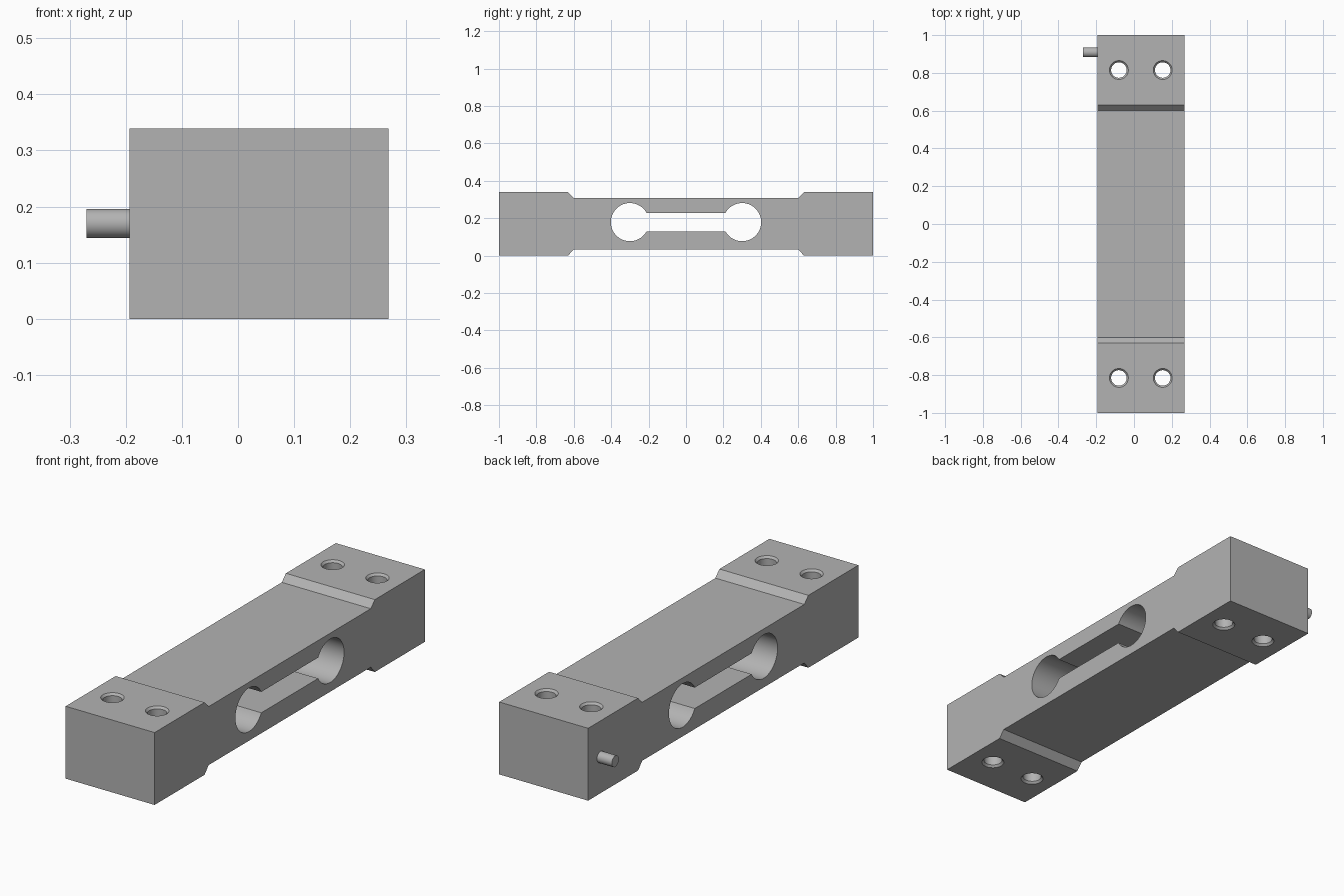
import bpy
import bmesh
from math import sin, cos, pi, asin
from mathutils import Matrix, Vector

if "Cube" in bpy.data.objects:
    bpy.data.objects.remove(bpy.data.objects["Cube"])

X_MIN, X_MAX, HEIGHT = -0.193, 0.268, 0.339
SEGMENTS = 48

metal = bpy.data.materials.new("grey metal")
metal.use_nodes = True
grey = (0.45, 0.45, 0.45, 1)
metal.diffuse_color = grey
metal.node_tree.nodes["Principled BSDF"].inputs["Base Color"].default_value = grey


def finish(name, bm):
    """Turn a bmesh into a named object."""
    bmesh.ops.recalc_face_normals(bm, faces=bm.faces)
    mesh = bpy.data.meshes.new(name)
    bm.to_mesh(mesh)
    bm.free()
    obj = bpy.data.objects.new(name, mesh)
    bpy.context.collection.objects.link(obj)
    mesh.materials.append(metal)
    return obj


def prism(name, outline, x0, x1):
    """Extrude a (y, z) outline along x."""
    bm = bmesh.new()
    face = bm.faces.new([bm.verts.new((x0, y, z)) for y, z in outline])
    side = bmesh.ops.extrude_face_region(bm, geom=[face])["geom"]
    verts = [v for v in side if isinstance(v, bmesh.types.BMVert)]
    bmesh.ops.translate(bm, verts=verts, vec=(x1 - x0, 0, 0))
    return finish(name, bm)


def lathe(name, profile, matrix):
    """Closed solid of revolution from (radius, height) rings."""
    bm = bmesh.new()
    rings = [[bm.verts.new((r * cos(2 * pi * i / SEGMENTS), r * sin(2 * pi * i / SEGMENTS), h))
              for i in range(SEGMENTS)] for r, h in profile]
    for low, high in zip(rings, rings[1:]):
        for i in range(SEGMENTS):
            j = (i + 1) % SEGMENTS
            bm.faces.new((low[i], low[j], high[j], high[i]))
    bm.faces.new(rings[0])
    bm.faces.new(rings[-1])
    bm.transform(matrix)
    return finish(name, bm)


def select_only(obj):
    bpy.ops.object.select_all(action='DESELECT')
    obj.select_set(True)
    bpy.context.view_layer.objects.active = obj


def cut(target, cutter):
    """Subtract the cutter, then discard it."""
    cutter.hide_render = True
    mod = target.modifiers.new("cut", 'BOOLEAN')
    mod.operation, mod.solver, mod.object = 'DIFFERENCE', 'EXACT', cutter
    select_only(target)
    bpy.ops.object.modifier_apply(modifier=mod.name)
    bpy.data.objects.remove(cutter)


# Beam with thick mounting ends and a thinner waist
top = [(1, HEIGHT), (0.63, HEIGHT), (0.6, 0.308)]
bottom = [(0.6, 0.034), (0.63, 0), (1, 0)]
half = top[::-1] + bottom[::-1]
top_left = [(-y, z) for y, z in top]
bottom_left = [(-y, z) for y, z in bottom]
body = prism("beam_body", top + top_left[::-1] + bottom_left[::-1] + bottom,
             X_MIN, X_MAX)

# Dumbbell opening through the sides
radius, slot_half, centre_y, centre_z = 0.102, 0.049, 0.3, 0.179
gap = asin(slot_half / radius)
arc = []
for i in range(SEGMENTS + 1):
    a = -pi + gap + (2 * pi - 2 * gap) * i / SEGMENTS
    arc.append((centre_y + radius * cos(a), radius * sin(a)))
outline = arc + [(-y, -z) for y, z in arc]
cut(body, prism("opening_cutter", [(y, centre_z + z) for y, z in outline],
                X_MIN - 0.1, X_MAX + 0.1))

# Four chamfered mounting holes
bore, rim, depth, extra = 0.041, 0.05, 0.01, 0.01
hole = [(rim, -extra), (rim, 0), (bore, depth),
        (bore, HEIGHT - depth), (rim, HEIGHT), (rim, HEIGHT + extra)]
for x in (-0.08, 0.152):
    for y in (-0.815, 0.815):
        cut(body, lathe("hole_cutter", hole, Matrix.Translation((x, y, 0))))

# Cable stub on the side
place = Matrix.Translation(Vector((-0.27, 0.909, 0.17))) @ Matrix.Rotation(pi / 2, 4, 'Y')
stub = lathe("cable_stub", [(0.026, 0), (0.026, 0.08)], place)

for obj in (body, stub):
    select_only(obj)
    bpy.ops.object.shade_smooth_by_angle(angle=pi / 6)
